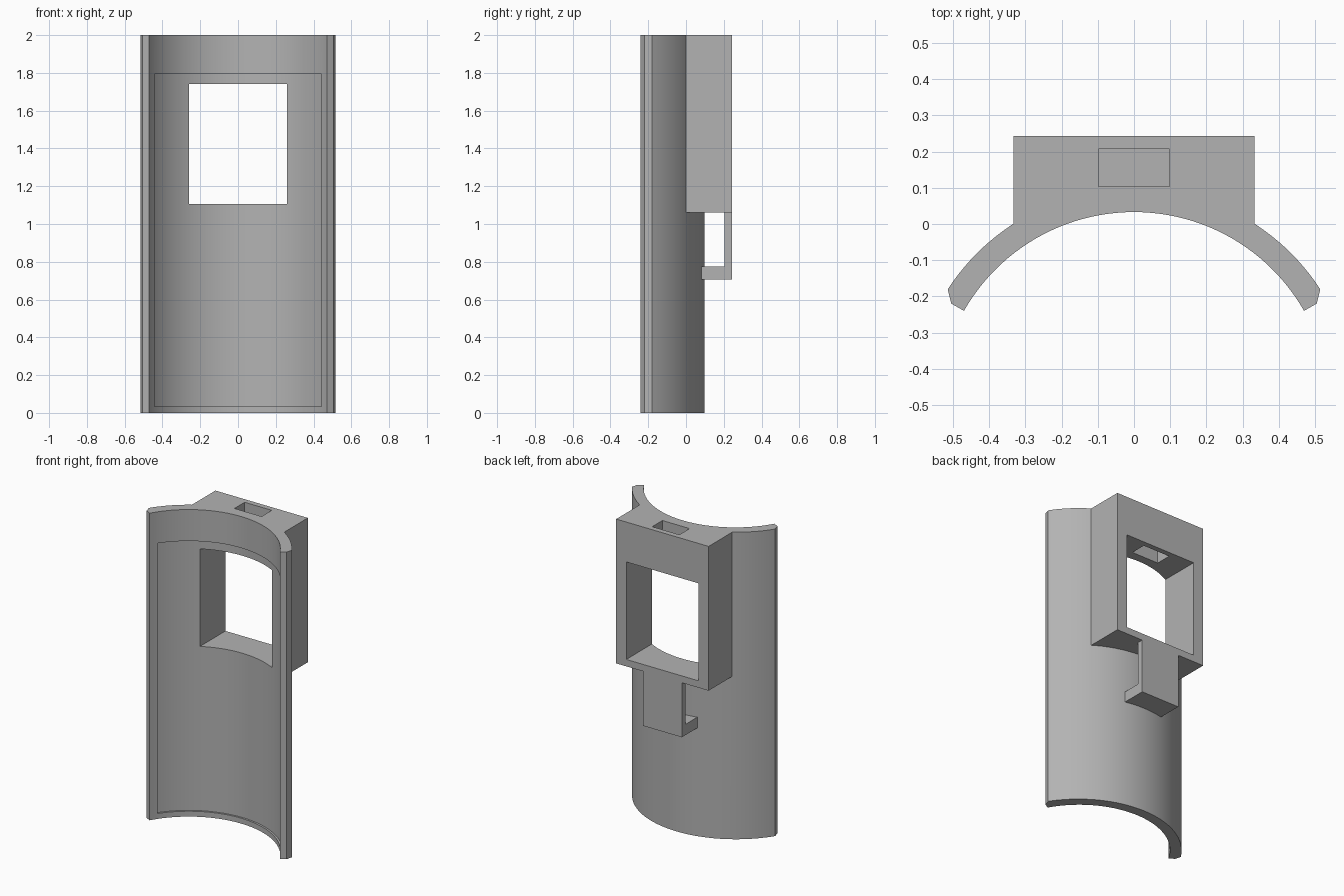
import bpy
import bmesh
from math import sin, cos, asin, radians

if "Cube" in bpy.data.objects:
    bpy.data.objects.remove(bpy.data.objects["Cube"], do_unlink=True)

grey = bpy.data.materials.new("mid grey")
grey.use_nodes = True
COLOUR = (0.45, 0.45, 0.45, 1)
grey.diffuse_color = COLOUR
grey.node_tree.nodes["Principled BSDF"].inputs["Base Color"].default_value = COLOUR

INNER_R, INNER_Y = 0.541, -0.508
OUTER_R, OUTER_Y = 0.614, -0.515
BACK = 0.243


def arc(radius, centre_y, half_width, steps=48):
    """Points along a backward-bulging arc, from -x to +x."""
    a = asin(half_width / radius)
    return [(radius * sin(t), centre_y + radius * cos(t))
            for t in (a * (2 * i / steps - 1) for i in range(steps + 1))]


def prism(name, outline, z0, z1):
    """Extrude a plan outline from z0 to z1."""
    bm = bmesh.new()
    face = bm.faces.new([bm.verts.new((x, y, z0)) for x, y in outline])
    ext = bmesh.ops.extrude_face_region(bm, geom=[face])
    for v in ext["geom"]:
        if isinstance(v, bmesh.types.BMVert):
            v.co.z = z1
    bmesh.ops.recalc_face_normals(bm, faces=bm.faces)
    mesh = bpy.data.meshes.new(name)
    bm.to_mesh(mesh)
    bm.free()
    mesh.materials.append(grey)
    ob = bpy.data.objects.new(name, mesh)
    bpy.context.collection.objects.link(ob)
    return ob


def block(name, half_x, y0, y1, z0, z1):
    return prism(name, [(-half_x, y0), (half_x, y0), (half_x, y1), (-half_x, y1)], z0, z1)


def combine(target, tool, operation):
    """Apply a boolean and discard the tool object."""
    tool.hide_render = True
    mod = target.modifiers.new(tool.name, 'BOOLEAN')
    mod.operation, mod.solver, mod.object = operation, 'EXACT', tool
    bpy.context.view_layer.objects.active = target
    bpy.ops.object.modifier_apply(modifier=mod.name)
    bpy.data.objects.remove(tool, do_unlink=True)


# Curved shell with bevelled long edges
outline = (arc(OUTER_R, OUTER_Y, 0.515) + [(0.505, -0.22)]
           + arc(INNER_R, INNER_Y, 0.47)[::-1] + [(-0.505, -0.22)])
shell = prism("curved_shell", outline, 0, 2)

# Window housing, its front buried in the shell wall
housing = prism("window_housing",
                arc(0.578, -0.512, 0.333) + [(0.333, BACK), (-0.333, BACK)], 1.06, 2)
combine(shell, housing, 'UNION')

# Hook below the housing: hanging plate and foot reaching the shell
combine(shell, block("hook_plate", 0.14, 0.205, BACK, 0.705, 1.08), 'UNION')
combine(shell, block("hook_foot", 0.14, 0.065, BACK, 0.705, 0.775), 'UNION')

# Shallow recess on the inner face
recess = prism("recess_cutter",
               arc(INNER_R + 0.012, INNER_Y, 0.452)
               + arc(0.45, INNER_Y, 0.368)[::-1], 0.035, 1.795)
combine(shell, recess, 'DIFFERENCE')

# Window through the wall and the slot from the top into it
combine(shell, block("window_cutter", 0.26, -0.4, 0.4, 1.105, 1.74), 'DIFFERENCE')
combine(shell, block("slot_cutter", 0.098, 0.103, 0.208, 1.6, 2.1), 'DIFFERENCE')

# Smooth curves, sharp corners
bpy.ops.object.select_all(action='DESELECT')
shell.select_set(True)
bpy.context.view_layer.objects.active = shell
bpy.ops.object.shade_smooth_by_angle(angle=radians(20))
